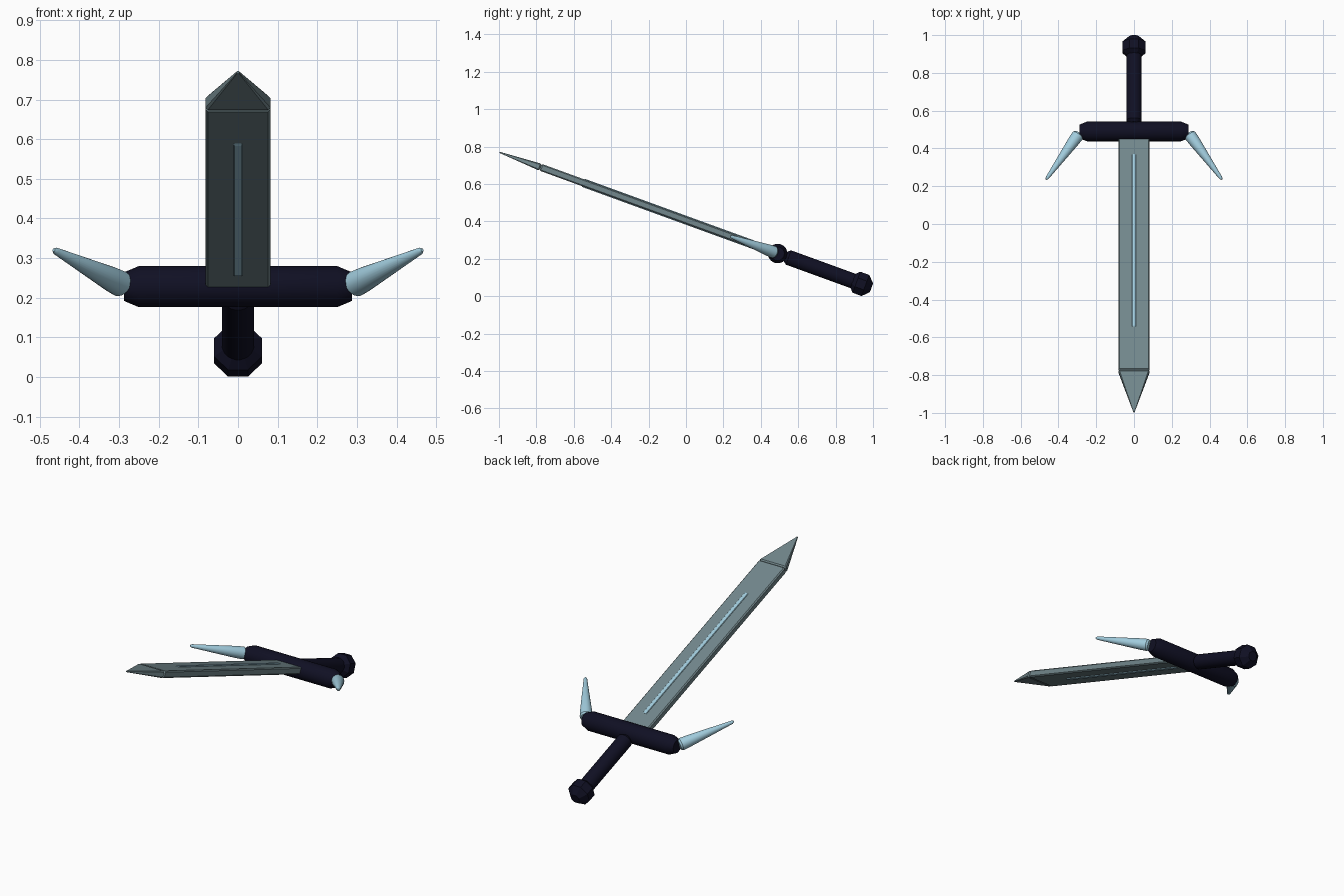
import bpy, bmesh
from math import radians, pi, cos, sin, atan2
from mathutils import Matrix, Vector

if "Cube" in bpy.data.objects:
    bpy.data.objects.remove(bpy.data.objects["Cube"])


def material(name, rgb):
    m = bpy.data.materials.new(name)
    m.use_nodes = True
    m.diffuse_color = (*rgb, 1)
    m.node_tree.nodes["Principled BSDF"].inputs["Base Color"].default_value = (*rgb, 1)
    return m


STEEL = material("grey steel", (0.17, 0.245, 0.265))
NAVY = material("dark navy", (0.005, 0.005, 0.017))
ICE = material("ice blue", (0.36, 0.61, 0.73))

# Sword space: x across, y through the blade, z from the guard to the point
SWORD = Matrix.Translation((0, 0.49, 0.228)) @ Matrix.Rotation(radians(70), 4, "X")


def circle(r, n=24):
    return [(r * cos(2 * pi * (i + 0.5) / n), r * sin(2 * pi * (i + 0.5) / n)) for i in range(n)]


def slab(w, t, c):
    """Rectangle section with chamfered corners, from half sizes."""
    return [(w - c, t), (w, t - c), (w, c - t), (w - c, -t),
            (c - w, -t), (-w, c - t), (-w, t - c), (c - w, t)]


def loft(name, rings, mat, place=Matrix()):
    """Skin a list of (height, section) rings along z."""
    bm = bmesh.new()
    loops = [[bm.verts.new((x, y, z)) for x, y in sec] for z, sec in rings]
    n = len(loops[0])
    for a, b in zip(loops, loops[1:]):
        for i in range(n):
            j = (i + 1) % n
            bm.faces.new((a[i], a[j], b[j], b[i]))
    bm.faces.new(loops[0])
    bm.faces.new(loops[-1])
    bmesh.ops.recalc_face_normals(bm, faces=bm.faces)
    me = bpy.data.meshes.new(name)
    bm.to_mesh(me)
    bm.free()
    me.materials.append(mat)
    ob = bpy.data.objects.new(name, me)
    bpy.context.collection.objects.link(ob)
    ob.matrix_world = SWORD @ place
    bpy.ops.object.select_all(action="DESELECT")
    ob.select_set(True)
    bpy.context.view_layer.objects.active = ob
    bpy.ops.object.shade_smooth_by_angle(angle=radians(25))
    return ob


# Blade, point and inlaid strip
full, end = slab(0.082, 0.019, 0.006), slab(0.076, 0.013, 0.004)
loft("blade", [(0.02, end), (0.026, full), (1.342, full), (1.349, end)], STEEL)
loft("blade_point", [(1.349, end), (1.356, full), (1.582, slab(0.003, 0.003, 0.001))], STEEL)
strip, strip_end = slab(0.011, 0.023, 0.002), slab(0.009, 0.021, 0.002)
loft("blade_strip", [(0.136, strip_end), (0.14, strip), (1.103, strip), (1.107, strip_end)], ICE)

# Crossguard with chamfered ends
tube, tube_end = circle(0.052), circle(0.036)
loft("crossguard", [(-0.288, tube_end), (-0.25, tube), (0.25, tube), (0.288, tube_end)],
     NAVY, Matrix.Rotation(radians(90), 4, "Y"))

# Grip and faceted pommel
loft("grip", [(-0.45, circle(0.041)), (-0.062, circle(0.041)), (-0.045, circle(0.028))], NAVY)
R = 0.065
rings = [(-0.474 + 0.06 * a, circle(b * R, 8))
         for a, b in ((-1, 0.42), (-0.42, 1), (0.42, 1), (1, 0.42))]
loft("pommel", rings, NAVY)

# Swept horns at the guard ends
for side, s in (("left", 1), ("right", -1)):
    base, tip = Vector((s * 0.292, 0, 0.014)), Vector((s * 0.465, 0, 0.27))
    d = tip - base
    turn = Matrix.Rotation(atan2(d.x, d.z), 4, "Y")
    loft(side + "_horn", [(0, circle(0.026)), (0.01, circle(0.033)), (0.05, circle(0.031)),
                          (d.length - 0.01, circle(0.009)), (d.length, circle(0.004))],
         ICE, Matrix.Translation(base) @ turn)
